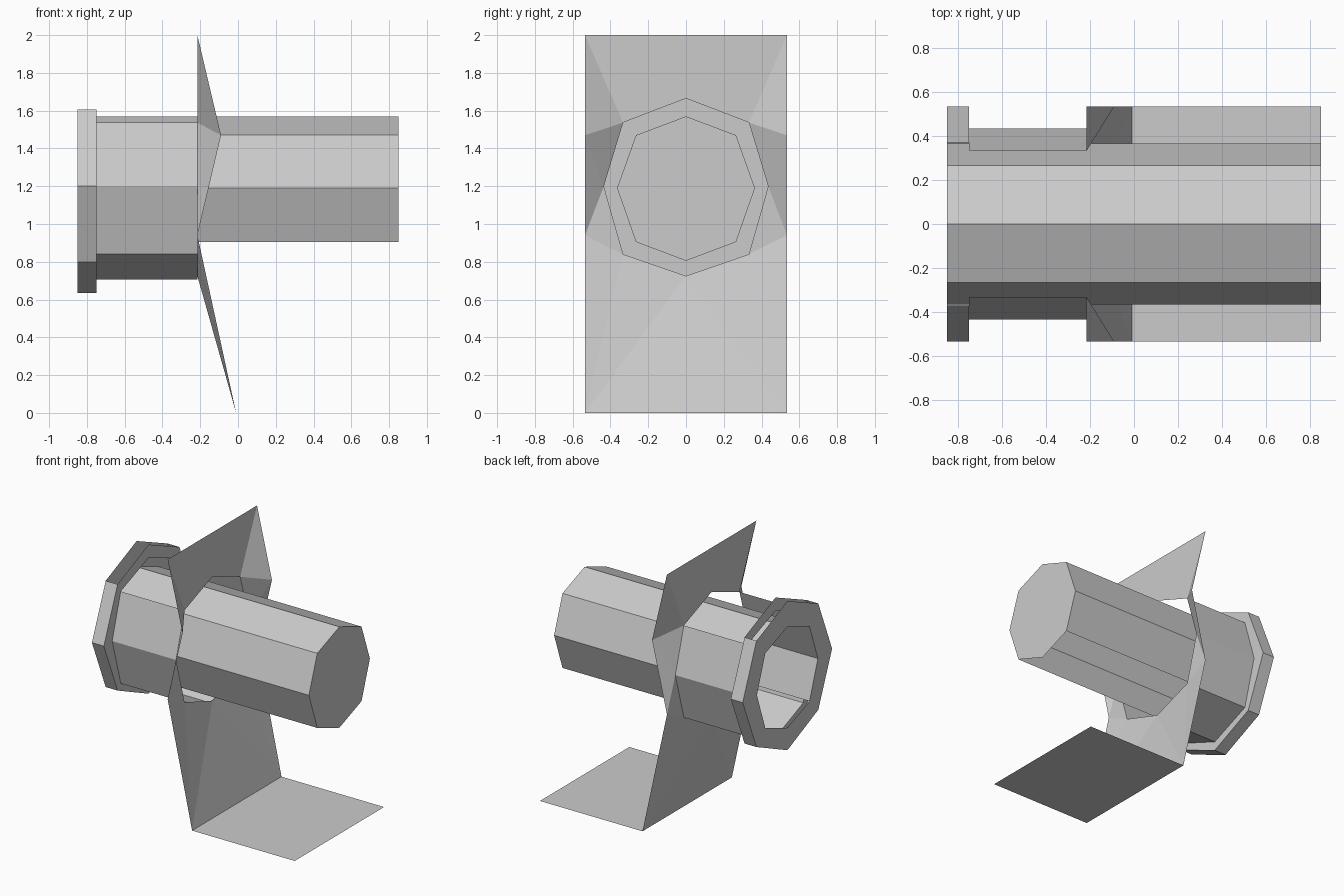
import bpy

if "Cube" in bpy.data.objects:
    bpy.data.objects.remove(bpy.data.objects["Cube"])


def octagon(half_width, shoulder_y, z_top, z_up, z_mid, z_low, z_bottom):
    """Eight (y, z) points, clockwise from the top apex towards +y."""
    w, s = half_width, shoulder_y
    return [(0, z_top), (s, z_up), (w, z_mid), (s, z_low),
            (0, z_bottom), (-s, z_low), (-w, z_mid), (-s, z_up)]


def ring(x, profile):
    return [(x, y, z) for y, z in profile]


def make(name, verts, faces):
    mesh = bpy.data.meshes.new(name)
    mesh.from_pydata(verts, [], faces)
    mesh.update()
    obj = bpy.data.objects.new(name, mesh)
    bpy.context.collection.objects.link(obj)
    return obj


def loft(name, a, b, skip=()):
    """Quads between two eight-sided rings, leaving out the skipped sides."""
    faces = [(i, i + 8, (i + 1) % 8 + 8, (i + 1) % 8)
             for i in range(8) if i not in skip]
    return make(name, a + b, faces)


TOP, BOTTOM = (0, 7), (3, 4)
tube = octagon(0.365, 0.265, 1.57, 1.47, 1.19, 0.905, 0.805)
barrel = octagon(0.435, 0.333, 1.665, 1.537, 1.20, 0.84, 0.705)
flange = octagon(0.535, 0.37, 1.765, 1.605, 1.20, 0.80, 0.635)

# Inner tube, open underneath, with a closed right end
loft("inner_tube", ring(0.85, tube), ring(-0.85, tube), BOTTOM)
make("tube_end_cap", ring(0.85, tube), [tuple(reversed(range(8)))])

# Outer barrel, open on top
loft("outer_barrel", ring(-0.215, barrel), ring(-0.75, barrel), TOP)

# Flange: open-topped rim with a full ring on each side
loft("flange_rim", ring(-0.75, flange), ring(-0.85, flange), TOP)
loft("flange_outer_face", ring(-0.85, flange), ring(-0.85, tube))
loft("flange_inner_face", ring(-0.75, barrel), ring(-0.75, flange))

# Folded bracket around the barrel: hole ring 0-7, then corner pairs (+y, -y)
verts = ring(-0.215, barrel)
verts[4] = (-0.215, 0, 0.725)
for x, z in [(-0.215, 2.0), (-0.09, 1.47), (-0.215, 0.94), (-0.01, 0.0)]:
    verts += [(x, 0.535, z), (x, -0.535, z)]
faces = [(8, 0, 9), (15, 4, 14)]
for side in (0, 1):
    h = [0, 1, 2, 3, 4] if side == 0 else [0, 7, 6, 5, 4]
    t, s, m, b = (8 + side, 10 + side, 12 + side, 14 + side)
    half = [(t, h[1], h[0]), (t, s, h[1]), (s, h[2], h[1]), (s, m, h[2]),
            (m, h[3], h[2]), (m, b, h[3]), (b, h[4], h[3])]
    faces += [f[::-1] for f in half] if side == 0 else half
make("bracket", verts, faces)

# Flat foot plate
make("foot_plate", [(-0.01, -0.535, 0), (0.85, -0.535, 0),
                    (0.85, 0.535, 0), (-0.01, 0.535, 0)], [(0, 1, 2, 3)])
